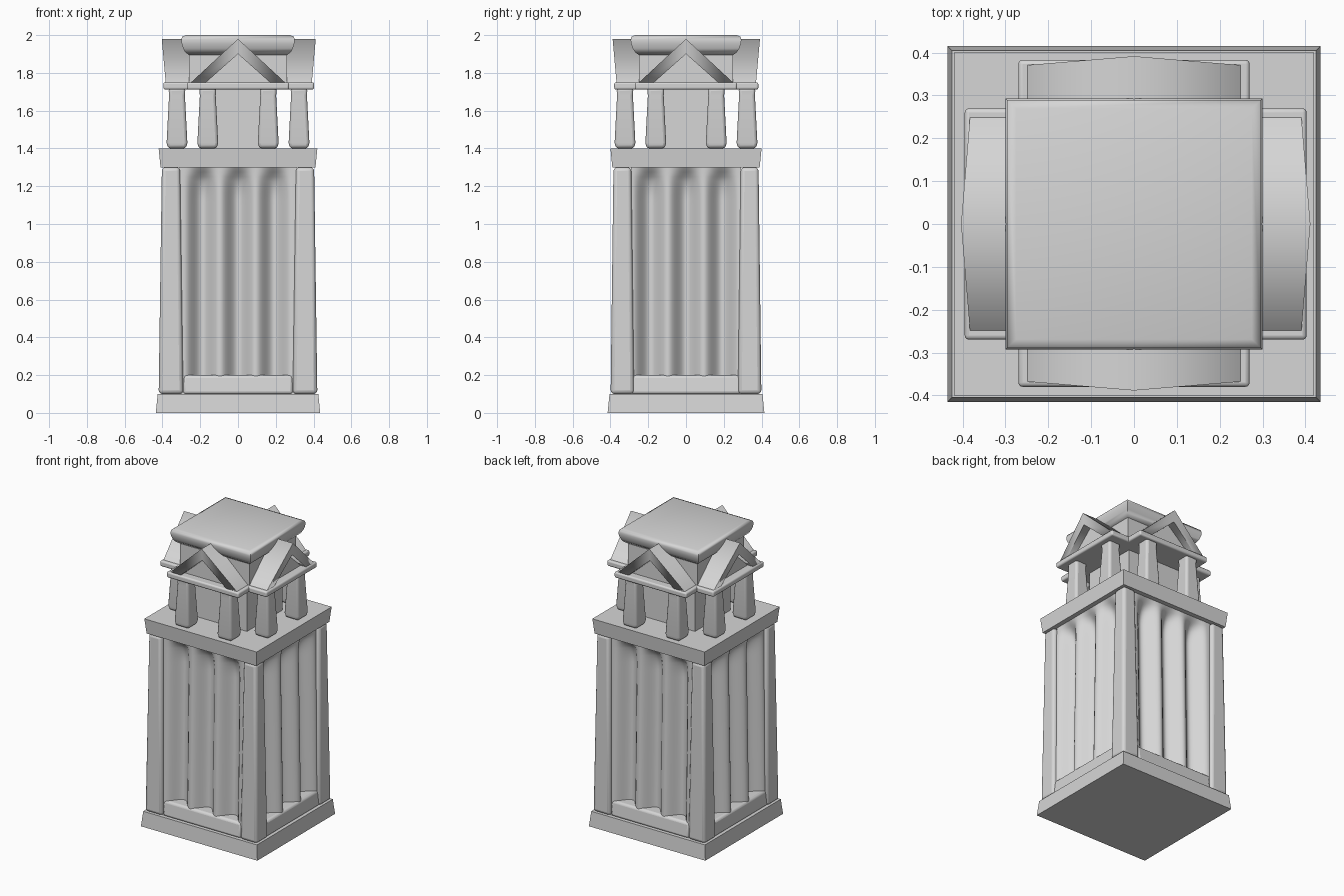
import bpy, bmesh, math
from mathutils import Matrix

cube = bpy.data.objects.get("Cube")
if cube:
    bpy.data.objects.remove(cube, do_unlink=True)

GREY = (0.67, 0.67, 0.67, 1)
stone = bpy.data.materials.new("pale_stone")
stone.use_nodes = True
stone.diffuse_color = GREY
stone.node_tree.nodes["Principled BSDF"].inputs["Base Color"].default_value = GREY


def finish(name, bm, turn=0, bevel=0.0, angle=40):
    """Turn the part about z, store it, and smooth its soft edges."""
    bmesh.ops.transform(bm, matrix=Matrix.Rotation(turn, 4, "Z"), verts=bm.verts)
    mesh = bpy.data.meshes.new(name)
    bm.to_mesh(mesh)
    bm.free()
    mesh.materials.append(stone)
    ob = bpy.data.objects.new(name, mesh)
    bpy.context.scene.collection.objects.link(ob)
    if bevel:
        mod = ob.modifiers.new("rounding", "BEVEL")
        mod.width, mod.segments = bevel, 3
        mod.limit_method, mod.angle_limit = "ANGLE", math.radians(40)
    bpy.ops.object.select_all(action="DESELECT")
    ob.select_set(True)
    bpy.context.view_layer.objects.active = ob
    bpy.ops.object.shade_smooth_by_angle(angle=math.radians(angle))


def loft(name, sections, centre=(0, 0), **kw):
    """Stack rectangular sections given as (half x, half y, z)."""
    bm = bmesh.new()
    rings = []
    for hx, hy, z in sections:
        rings.append([bm.verts.new((centre[0] + sx * hx, centre[1] + sy * hy, z))
                      for sx, sy in ((-1, -1), (1, -1), (1, 1), (-1, 1))])
    for low, high in zip(rings, rings[1:]):
        for i in range(4):
            j = (i + 1) % 4
            bm.faces.new((low[i], low[j], high[j], high[i]))
    bm.faces.new(rings[0][::-1])
    bm.faces.new(rings[-1])
    finish(name, bm, **kw)


def prism(name, outline, back, front, **kw):
    """Extrude an (x, z) outline along -y; front gives the reach for a height."""
    bm = bmesh.new()
    rear = [bm.verts.new((x, -back, z)) for x, z in outline]
    face = [bm.verts.new((x, -front(z), z)) for x, z in outline]
    n = len(outline)
    bm.faces.new(rear)
    bm.faces.new(face[::-1])
    for i in range(n):
        j = (i + 1) % n
        bm.faces.new((rear[i], face[i], face[j], rear[j]))
    bmesh.ops.recalc_face_normals(bm, faces=bm.faces)
    finish(name, bm, **kw)


def fluted_panel(name, half, reach, turn):
    """Recessed panel with three hollow flutes that fade out at the top."""
    bm = bmesh.new()
    bmesh.ops.create_grid(bm, x_segments=48, y_segments=48, size=1)
    for v in bm.verts:
        x, z = v.co.x * half, 0.7 + 0.6 * v.co.y
        t = min(max((x / 0.285 + 1) * 1.5, 0), 3)
        hollow = (1 - math.cos(2 * math.pi * t)) / 2
        fade = min(max((1.28 - z) / 0.15, 0), 1)
        fade = math.sqrt(fade * (2 - fade))
        lean = 0.02 * (z - 0.1) / 1.2
        v.co = (x, -(reach - lean - 0.021 - 0.078 * hollow * fade), z)
    for f in bm.faces:
        f.normal_update()
    if sum(f.normal.y for f in bm.faces) > 0:
        bmesh.ops.reverse_faces(bm, faces=bm.faces)
    finish(name, bm, turn=turn, angle=80)


# Plinth and cornice slab
loft("plinth", [(0.435, 0.415, 0), (0.425, 0.405, 0.1)])
loft("cornice_slab", [(0.41, 0.39, 1.3), (0.42, 0.4, 1.4)])

# Corner pillars of the shaft
for sx, side in ((1, "left"), (-1, "right")):
    for sy, end in ((-1, "front"), (1, "back")):
        loft(f"{end}_{side}_pillar", [(0.065, 0.062, 0.1), (0.048, 0.047, 1.3)],
             centre=(sx * 0.355, sy * 0.337), bevel=0.02)

# Upper chamber: core, box and moulded roof cap
loft("chamber_core", [(0.2, 0.19, 1.4), (0.2, 0.19, 1.75)])
loft("chamber_box", [(0.26, 0.25, 1.74), (0.26, 0.25, 1.92)])
loft("roof_cap", [(0.26, 0.25, 1.895), (0.28, 0.27, 1.91), (0.29, 0.282, 1.93),
                  (0.298, 0.291, 1.955), (0.3, 0.293, 1.975), (0.296, 0.289, 1.992),
                  (0.275, 0.269, 2.0)], angle=60)

# The four sides: panel, sill and gabled porch
porches = (("front", 0.377), ("left", 0.4), ("back", 0.38), ("right", 0.392))
for k, (side, porch) in enumerate(porches):
    turn = k * math.pi / 2
    across = k % 2
    reach = 0.42 if across else 0.4
    fluted_panel(f"{side}_fluted_panel", 0.29 if across else 0.31, reach, turn)
    loft(f"{side}_sill", [(0.29, 0.06, 0.1), (0.29, 0.048, 0.2)],
         centre=(0, -(reach - 0.068)), turn=turn, bevel=0.015)

    # Porch columns
    for sx in (-1, 1):
        loft(f"{side}_porch_column", [(0.048, 0.048, 1.4), (0.055, 0.055, 1.43),
                                      (0.042, 0.042, 1.68), (0.045, 0.045, 1.72)],
             centre=(sx * 0.16, -0.323), turn=turn, bevel=0.015)

    # Beam across the columns
    prism(f"{side}_beam", [(-0.27, 1.712), (0.27, 1.712), (0.27, 1.75), (-0.27, 1.75)],
          0.1, lambda z: porch + 0.003, turn=turn, bevel=0.01)

    # Raking gable roof, leaning outward toward its peak
    prism(f"{side}_gable_roof",
          [(-0.257, 1.742), (0, 1.98), (0.257, 1.742), (0.178, 1.742), (0, 1.9), (-0.178, 1.742)],
          0.12, lambda z: porch - 0.01 + 0.09 * (z - 1.74), turn=turn, angle=86)
    prism(f"{side}_gable_wall", [(-0.2, 1.742), (0, 1.92), (0.2, 1.742)],
          0.12, lambda z: porch - 0.05, turn=turn)
